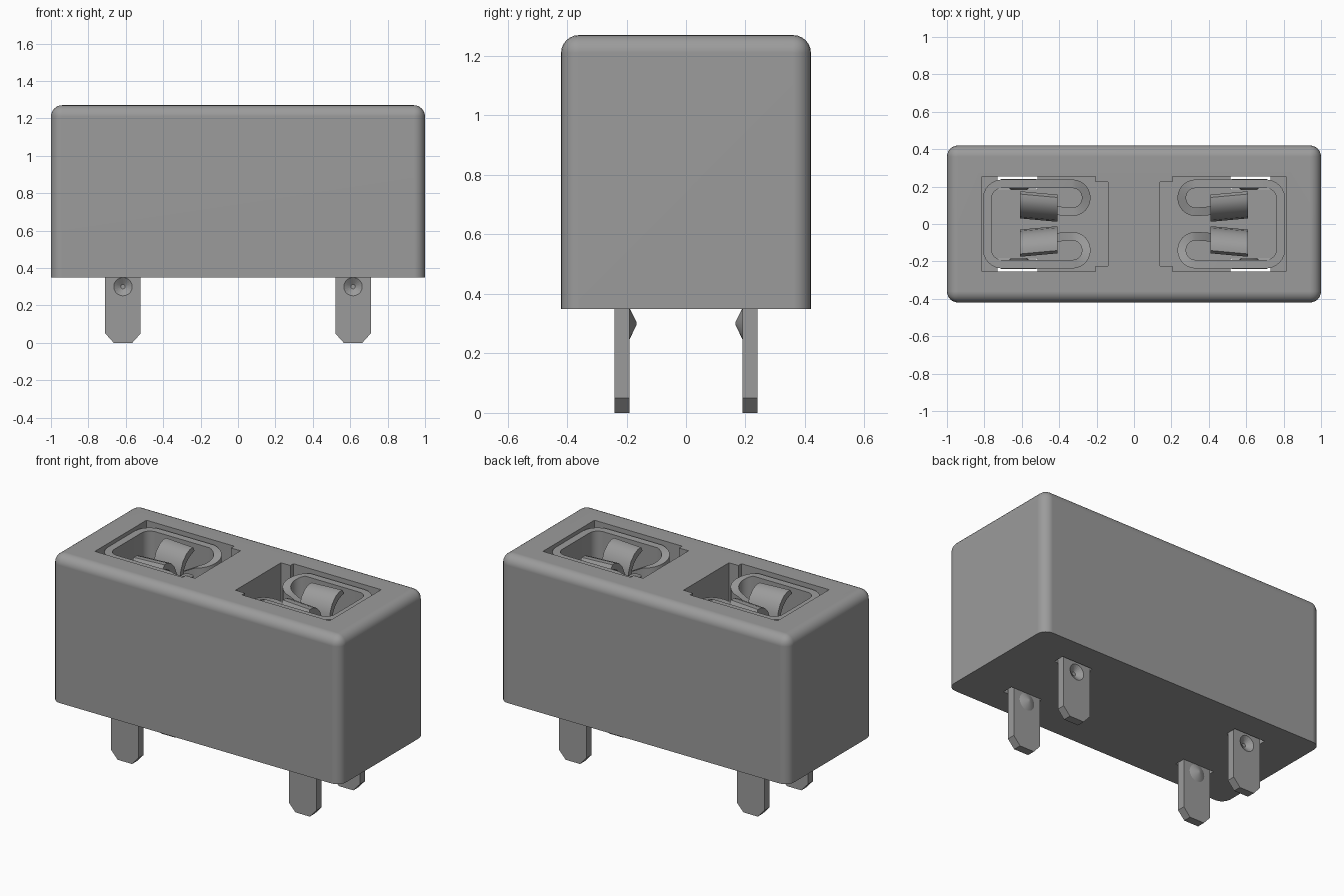
import bpy, bmesh, math
from mathutils import Matrix

old = bpy.data.objects.get("Cube")
if old:
    bpy.data.objects.remove(old, do_unlink=True)

# Single material
grey = bpy.data.materials.new("mid_grey")
grey.use_nodes = True
colour = (0.33, 0.33, 0.33, 1)
grey.diffuse_color = colour
grey.node_tree.nodes["Principled BSDF"].inputs["Base Color"].default_value = colour


def finish(bm, name):
    bmesh.ops.recalc_face_normals(bm, faces=bm.faces)
    mesh = bpy.data.meshes.new(name)
    bm.to_mesh(mesh)
    bm.free()
    mesh.materials.append(grey)
    obj = bpy.data.objects.new(name, mesh)
    bpy.context.collection.objects.link(obj)
    return obj


def select(obj):
    bpy.ops.object.select_all(action='DESELECT')
    obj.select_set(True)
    bpy.context.view_layer.objects.active = obj


def smooth(obj, angle=32):
    select(obj)
    bpy.ops.object.shade_smooth_by_angle(angle=math.radians(angle))


def prism(name, points, offset):
    """Extrude a flat outline along an offset vector."""
    bm = bmesh.new()
    face = bm.faces.new([bm.verts.new(p) for p in points])
    grown = bmesh.ops.extrude_face_region(bm, geom=[face])
    verts = [g for g in grown["geom"] if isinstance(g, bmesh.types.BMVert)]
    bmesh.ops.translate(bm, verts=verts, vec=offset)
    return finish(bm, name)


def cut(obj, cutter):
    cutter.hide_render = True
    mod = obj.modifiers.new("cut", 'BOOLEAN')
    mod.operation = 'DIFFERENCE'
    mod.solver = 'EXACT'
    mod.object = cutter
    select(obj)
    bpy.ops.object.modifier_apply(modifier=mod.name)
    bpy.data.objects.remove(cutter, do_unlink=True)


def cone(name, x, y, z, r1, r2, depth, toward):
    """Cone along y, its narrow end facing the given y direction."""
    bm = bmesh.new()
    bmesh.ops.create_cone(bm, cap_ends=True, segments=20, radius1=r1, radius2=r2, depth=depth,
                          matrix=Matrix.Translation((x, y, z))
                          @ Matrix.Rotation(-toward * math.pi / 2, 4, 'X'))
    return finish(bm, name)


def strip(name, path, thick, bottom):
    """Upright sheet-metal strip along (x, y, top) points."""
    bm = bmesh.new()
    rings = []
    for i, (x, y, top) in enumerate(path):
        a, b = path[max(i - 1, 0)], path[min(i + 1, len(path) - 1)]
        dx, dy = b[0] - a[0], b[1] - a[1]
        k = thick / 2 / math.hypot(dx, dy)
        nx, ny = -dy * k, dx * k
        rings.append([bm.verts.new(p) for p in (
            (x + nx, y + ny, bottom), (x + nx, y + ny, top),
            (x - nx, y - ny, top), (x - nx, y - ny, bottom))])
    for a, b in zip(rings, rings[1:]):
        for j in range(4):
            k = (j + 1) % 4
            bm.faces.new((a[j], a[k], b[k], b[j]))
    bm.faces.new(rings[0])
    bm.faces.new(rings[-1])
    obj = finish(bm, name)
    smooth(obj)
    return obj


def arc(cx, cy, r, start, end, n, z0, z1):
    pts = []
    for i in range(n + 1):
        t = i / n
        a = math.radians(start + (end - start) * t)
        pts.append((cx + r * math.cos(a), cy + r * math.sin(a), z0 + (z1 - z0) * t))
    return pts


# Housing block with rounded sides and top
bm = bmesh.new()
bmesh.ops.create_cube(bm, size=1, matrix=Matrix.Translation((0, 0, 0.81))
                      @ Matrix.Diagonal((2, 0.84, 0.92, 1)))
edges = [e for e in bm.edges if max(v.co.z for v in e.verts) > 1]
bmesh.ops.bevel(bm, geom=edges, offset=0.06, segments=6, profile=0.5, affect='EDGES')
housing = finish(bm, "housing")

# Socket pockets and pin slots
FLOOR = 0.6
for s in (-1, 1):
    outline = [(0.14, -0.225), (0.205, -0.225), (0.205, -0.255), (0.812, -0.255)]
    outline += [(x, -y) for x, y in reversed(outline)]
    cut(housing, prism("pocket_cutter", [(s * x, y, FLOOR) for x, y in outline], (0, 0, 0.9)))
    for t in (-1, 1):
        slot = [(s * x, t * y, 0.2) for x, y in
                ((0.515, 0.185), (0.73, 0.185), (0.73, 0.255), (0.515, 0.255))]
        cut(housing, prism("slot_cutter", slot, (0, 0, 0.5)))
smooth(housing)
housing.modifiers.new("flat_faces", 'WEIGHTED_NORMAL').keep_sharp = True

# Half of the clip: spring arm, return loop, side wall, rounded corner
TOP = 1.25
half = [(0.5, 0.085, 1.08), (0.4, 0.07, 1.14)]
half += arc(0.33, 0.14, 0.075, 270, 90, 12, 1.18, TOP)
half += arc(0.705, 0.135, 0.08, 90, 0, 6, TOP, TOP)
clip = half + [(x, -y, z) for x, y, z in reversed(half)]

# Curved contact: (distance from centre line, height)
nose = [(0.165, 1.225), (0.15, 1.25), (0.12, 1.25), (0.085, 1.235), (0.05, 1.2),
        (0.028, 1.15), (0.02, 1.08), (0.03, 0.98), (0.06, 0.85),
        (0.09, 0.85), (0.06, 0.98), (0.05, 1.08), (0.058, 1.14), (0.078, 1.175),
        (0.105, 1.2), (0.13, 1.212)]

# Pin outline with chamfered foot: (x, z)
pin = [(0.52, 0.05), (0.565, 0), (0.665, 0), (0.71, 0.05), (0.71, 1), (0.52, 1)]

for s, side in ((-1, "right"), (1, "left")):
    strip("clip_" + side, [(s * x, y, z) for x, y, z in clip], 0.046, 0.75)
    for t, end in ((-1, "front"), (1, "back")):
        tag = f"_{end}_{side}"
        # Contact, skewed slightly toward the loop
        tab = prism("contact" + tag, [(s * 0.41, t * (y - 0.008), z) for y, z in nose],
                    (s * 0.2, t * 0.018, 0))
        smooth(tab)
        # Pin with a pressed dimple
        leg = prism("pin" + tag, [(s * x, t * 0.19, z) for x, z in pin], (0, t * 0.05, 0))
        cut(leg, cone("dimple_cutter", s * 0.615, t * 0.229, 0.3, 0.055, 0.012, 0.03, -t))
        smooth(cone("dimple" + tag, s * 0.615, t * 0.179, 0.3, 0.055, 0.006, 0.024, -t))
